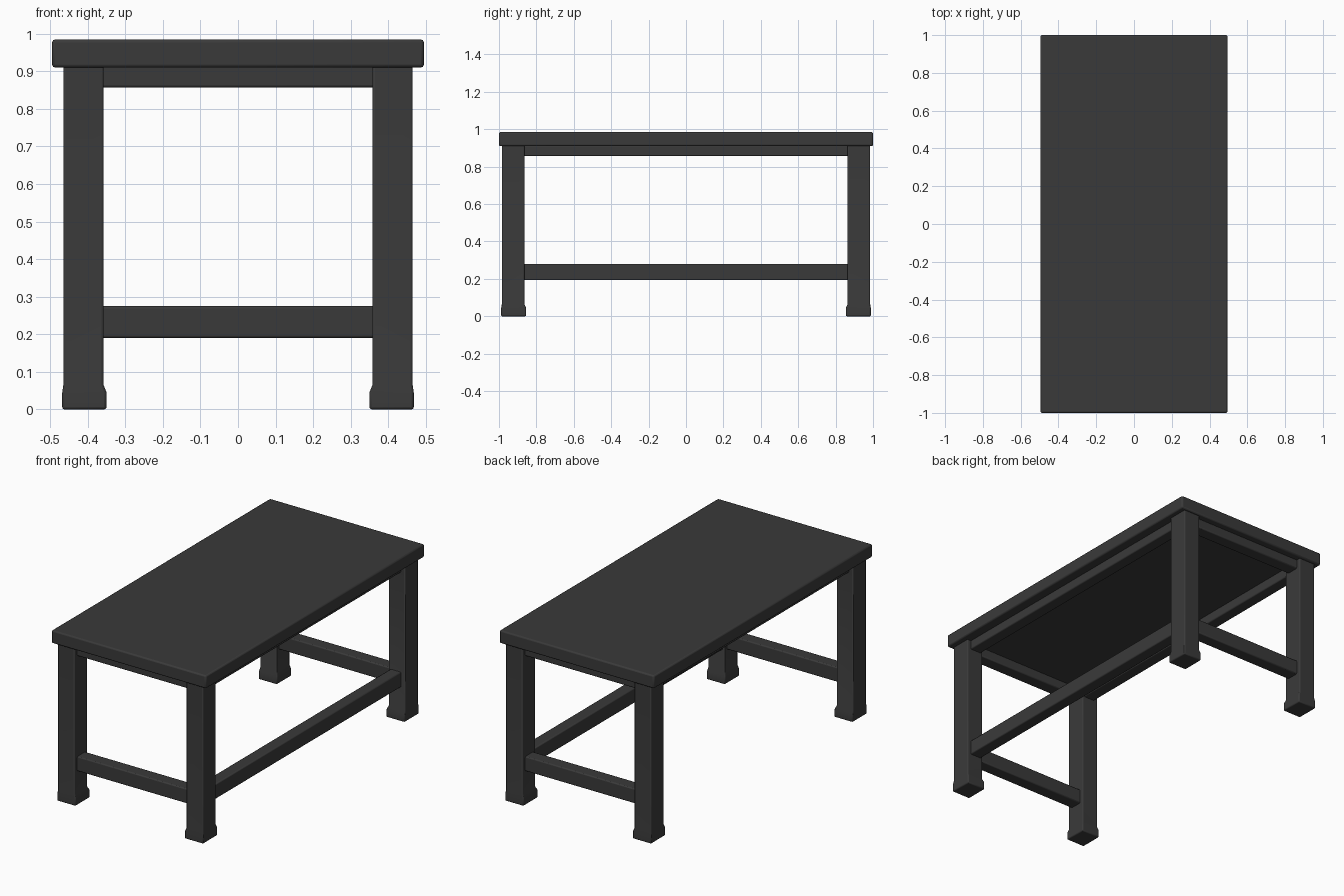
import bpy
import bmesh

if "Cube" in bpy.data.objects:
    bpy.data.objects.remove(bpy.data.objects["Cube"])

charcoal = bpy.data.materials.new("charcoal")
charcoal.diffuse_color = (0.042, 0.042, 0.042, 1)
charcoal.use_nodes = True
charcoal.node_tree.nodes["Principled BSDF"].inputs["Base Color"].default_value = charcoal.diffuse_color


def finish(name, bm, bevel):
    """Turn a bmesh into a named, coloured object with softened edges."""
    bmesh.ops.recalc_face_normals(bm, faces=bm.faces)
    mesh = bpy.data.meshes.new(name)
    bm.to_mesh(mesh)
    bm.free()
    mesh.materials.append(charcoal)
    obj = bpy.data.objects.new(name, mesh)
    bpy.context.collection.objects.link(obj)
    mod = obj.modifiers.new("soft_edges", 'BEVEL')
    mod.width = bevel
    mod.segments = 2
    bpy.ops.object.select_all(action='DESELECT')
    obj.select_set(True)
    bpy.context.view_layer.objects.active = obj
    bpy.ops.object.shade_smooth_by_angle()


def loft(name, sections, bevel=0.006):
    """Stack rectangles (x0, x1, y0, y1, z) into a closed solid."""
    bm = bmesh.new()
    rings = [[bm.verts.new(p) for p in ((x0, y0, z), (x1, y0, z), (x1, y1, z), (x0, y1, z))]
             for x0, x1, y0, y1, z in sections]
    for low, high in zip(rings, rings[1:]):
        for i in range(4):
            j = (i + 1) % 4
            bm.faces.new((low[i], low[j], high[j], high[i]))
    bm.faces.new(rings[0][::-1])
    bm.faces.new(rings[-1])
    finish(name, bm, bevel)


def box(name, x0, x1, y0, y1, z0, z1, bevel=0.006):
    loft(name, [(x0, x1, y0, y1, z0), (x0, x1, y0, y1, z1)], bevel)


# Tabletop
box("tabletop", -0.495, 0.495, -1, 1, 0.91, 0.985, 0.008)

for sy, end in ((-1, "front"), (1, "back")):
    # Legs with slightly flared feet
    for sx, side in ((-1, "left"), (1, "right")):
        profile = [(0.35, 0.468, 0.855, 0.988, 0), (0.35, 0.468, 0.855, 0.988, 0.045),
                   (0.358, 0.465, 0.864, 0.985, 0.065), (0.358, 0.465, 0.864, 0.985, 0.915)]
        loft(f"{end}_{side}_leg",
             [(*sorted((sx * a, sx * b)), *sorted((sy * c, sy * d)), z)
              for a, b, c, d, z in profile])
    # Short rails across each end
    y0, y1 = sorted((sy * 0.885, sy * 0.96))
    box(f"{end}_apron", -0.37, 0.37, y0, y1, 0.857, 0.915)
    box(f"{end}_stretcher", -0.37, 0.37, y0, y1, 0.19, 0.275)

# Long rails under the top
for sx, side in ((-1, "left"), (1, "right")):
    x0, x1 = sorted((sx * 0.37, sx * 0.44))
    box(f"{side}_apron", x0, x1, -0.875, 0.875, 0.857, 0.915)

# Single long stretcher on the right side
box("right_stretcher", 0.37, 0.44, -0.875, 0.875, 0.193, 0.28)
